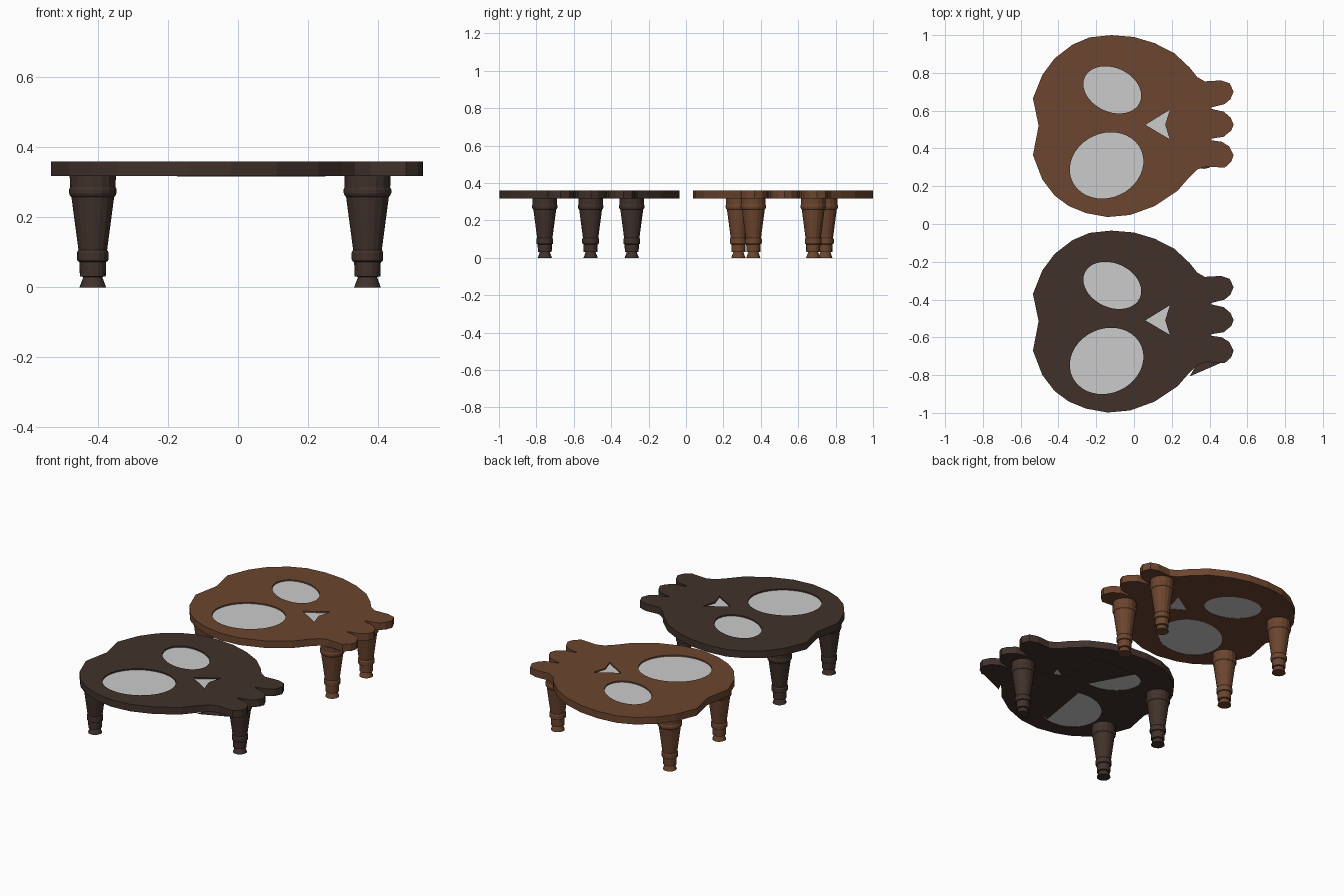
import bpy, bmesh
from math import sin, cos, pi, radians

if "Cube" in bpy.data.objects:
    bpy.data.objects.remove(bpy.data.objects["Cube"])

TOP, BOTTOM = 0.36, 0.318
OFFSET = -1.035          # second table is a shifted copy


def material(name, rgb):
    m = bpy.data.materials.new(name)
    m.diffuse_color = (*rgb, 1)
    m.use_nodes = True
    m.node_tree.nodes["Principled BSDF"].inputs["Base Color"].default_value = m.diffuse_color
    return m


brown = material("brown_wood", (0.15, 0.06, 0.028))
dark = material("dark_wood", (0.053, 0.031, 0.024))


def slab(name, loops, z0, z1, dy, mat=None):
    """Filled 2D outline (inner loops become holes), extruded from z0 to z1."""
    cu = bpy.data.curves.new(name, 'CURVE')
    cu.dimensions = '2D'
    cu.fill_mode = 'BOTH'
    cu.extrude = (z1 - z0) / 2
    for pts in loops:
        sp = cu.splines.new('POLY')
        sp.points.add(len(pts) - 1)
        for p, (x, y) in zip(sp.points, pts):
            p.co = (x, y + dy, 0, 1)
        sp.use_cyclic_u = True
    tmp = bpy.data.objects.new(name + "_tmp", cu)
    bpy.context.collection.objects.link(tmp)
    dg = bpy.context.evaluated_depsgraph_get()
    me = bpy.data.meshes.new_from_object(tmp.evaluated_get(dg))
    bpy.data.objects.remove(tmp)
    me.name = name
    bm = bmesh.new()
    bm.from_mesh(me)
    bmesh.ops.remove_doubles(bm, verts=bm.verts, dist=1e-5)
    bmesh.ops.recalc_face_normals(bm, faces=bm.faces)
    bmesh.ops.translate(bm, verts=bm.verts, vec=(0, 0, (z0 + z1) / 2))
    for f in bm.faces:
        f.smooth = False
    bm.to_mesh(me)
    bm.free()
    me.materials.clear()
    if mat:
        me.materials.append(mat)
    ob = bpy.data.objects.new(name, me)
    bpy.context.collection.objects.link(ob)
    return ob


def ellipse(cx, cy, a, b, deg, n=40):
    t = radians(deg)
    return [(cx + a * cos(u) * cos(t) - b * sin(u) * sin(t),
             cy + a * cos(u) * sin(t) + b * sin(u) * cos(t))
            for u in (2 * pi * i / n for i in range(n))]


# turned leg: (radius, z) profile
LEG = [(.038, 0), (.027, .03), (.037, .031), (.038, .072), (.043, .075),
       (.045, .08), (.045, .1), (.041, .107), (.061, .258), (.065, .262),
       (.068, .27), (.068, .28), (.065, .286), (.066, .319)]


def leg(name, x, y, mat, n=16):
    bm = bmesh.new()
    rings = [[bm.verts.new((x + r * cos(2 * pi * i / n), y + r * sin(2 * pi * i / n), z))
              for i in range(n)] for r, z in LEG]
    for a, b in zip(rings, rings[1:]):
        for i in range(n):
            j = (i + 1) % n
            bm.faces.new((a[i], a[j], b[j], b[i]))
    bm.faces.new(rings[0][::-1])
    bm.faces.new(rings[-1])
    me = bpy.data.meshes.new(name)
    bm.to_mesh(me)
    bm.free()
    me.materials.append(mat)
    bpy.context.collection.objects.link(bpy.data.objects.new(name, me))


# skull outline: rounded head, three teeth at +x, dent at -x
OUTLINE = [(-.535, .665), (-.505, .52), (-.535, .365), (-.485, .235), (-.42, .15),
           (-.345, .095), (-.255, .058), (-.14, .037), (-.02, .048), (.11, .095),
           (.23, .175), (.295, .25), (.335, .288), (.38, .305), (.48, .298),
           (.515, .33), (.527, .365), (.505, .41), (.465, .435), (.41, .443),
           (.41, .452), (.475, .462), (.515, .495), (.528, .527), (.51, .565),
           (.475, .595), (.41, .609), (.41, .617), (.48, .635), (.51, .66),
           (.527, .70), (.507, .745), (.46, .76), (.375, .755), (.335, .778),
           (.295, .828), (.215, .903), (.11, .957), (0, .99), (-.12, 1.0),
           (-.235, .988), (-.325, .95), (-.42, .877), (-.485, .79)]
HOLES = {
    "small_eye": ellipse(-.115, .71, .16, .116, -25),
    "big_eye": ellipse(-.145, .31, .2, .17, 25),
    "nose": [(.06, .525), (.19, .605), (.165, .525), (.19, .448)],
}


def table(prefix, dy, mat, legs):
    slab(prefix + "_table_top", [OUTLINE, *HOLES.values()], BOTTOM, TOP, dy, mat)
    for k, pts in HOLES.items():      # grey panes set into the holes
        slab(f"{prefix}_{k}_pane", [pts], BOTTOM + .002, TOP - .008, dy)
    for i, (x, y) in enumerate(legs):
        leg(f"{prefix}_leg_{i + 1}", x, y + dy, mat)


REAR = [(-.415, .28), (-.415, .745)]
table("brown", 0, brown, REAR + [(.37, .36), (.37, .68)])
table("dark", OFFSET, dark, REAR + [(.37, .525)])

# dark table: underside sheet that partly covers the panes, and a web at the last tooth
slab("dark_underside_sheet", [[(-.12, .15), (-.07, .46), (-.04, .59), (-.175, .84),
                               (.1, .84), (.1, .575), (.25, .525), (.1, .2)]],
     BOTTOM - .001, BOTTOM + .001, OFFSET, dark)
slab("dark_tooth_web", [[(.295, .228), (.518, .325), (.48, .31), (.38, .315), (.335, .3)]],
     BOTTOM, BOTTOM + .002, OFFSET, dark)
